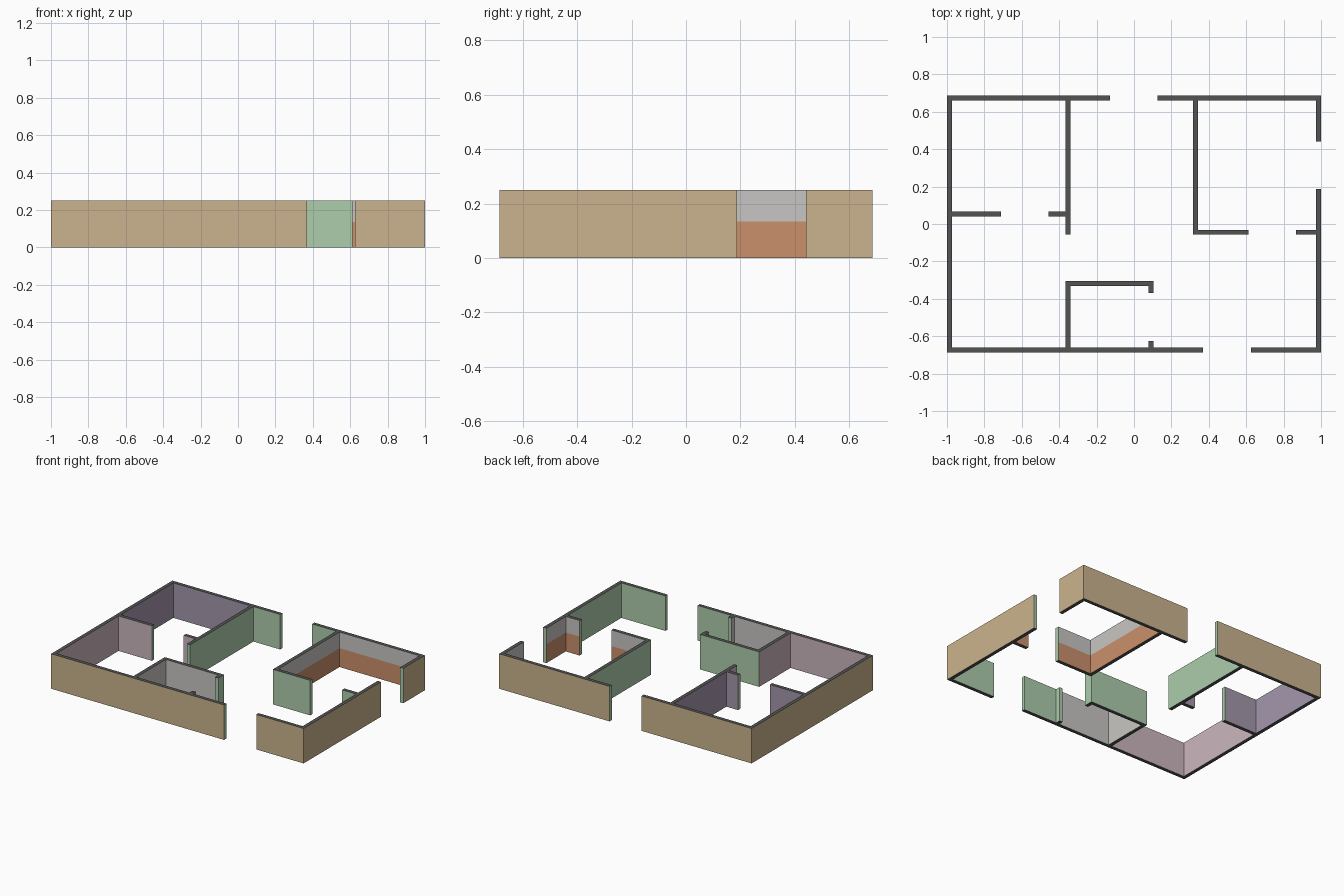
import bpy, bmesh
from mathutils import Vector

if "Cube" in bpy.data.objects:
    bpy.data.objects.remove(bpy.data.objects["Cube"])

T = 0.026            # wall thickness
H = 0.25             # wall height
DADO = 0.135         # height of the tiled band
X, Y = 1.0, 0.686    # outer half sizes
EPS = 0.004


def linear(c):
    c /= 255
    return c / 12.92 if c <= 0.04045 else ((c + 0.055) / 1.055) ** 2.4


colours = {
    "dark_cap": (84, 84, 85),
    "tan_outside": (203, 180, 142),
    "green_hall": (173, 205, 172),
    "grey_paint": (200, 198, 195),
    "orange_tile": (203, 144, 107),
    "purple_room": (165, 151, 172),
    "pink_room": (203, 183, 189),
}
names = list(colours)
mats = []
for n, rgb in colours.items():
    m = bpy.data.materials.new(n)
    m.diffuse_color = (*[linear(c) for c in rgb], 1)
    m.use_nodes = True
    m.node_tree.nodes["Principled BSDF"].inputs["Base Color"].default_value = m.diffuse_color
    mats.append(m)

# centre lines of the inner walls
h = T / 2
WX, EX, BX = -0.353, 0.329, 0.090     # left, right and bathroom partitions
PY, KY, BY = 0.053, -0.044, -0.318    # bedroom, kitchen and bathroom partitions
xi, yi = X - T, Y - T                 # inner faces of the outer walls

# wall plan: name -> x0, x1, y0, y1
walls = {
    "front_wall_left": (-X, 0.37, -Y, -yi),
    "front_wall_right": (0.625, X, -Y, -yi),
    "back_wall_left": (-X, -0.128, yi, Y),
    "back_wall_right": (0.125, X, yi, Y),
    "left_wall": (-X, -xi, -yi, yi),
    "right_wall_front": (xi, X, -yi, 0.188),
    "right_wall_back": (xi, X, 0.442, yi),
    "bedroom_partition": (WX - h, WX + h, -0.057, yi),
    "bedroom_door_wall_left": (-xi, -0.71, PY - h, PY + h),
    "bedroom_door_wall_right": (-0.458, WX - h, PY - h, PY + h),
    "kitchen_partition": (EX - h, EX + h, KY - h, yi),
    "kitchen_door_wall_left": (EX + h, 0.612, KY - h, KY + h),
    "kitchen_door_wall_right": (0.865, xi, KY - h, KY + h),
    "bathroom_left_wall": (WX - h, WX + h, -yi, BY - h),
    "bathroom_back_wall": (WX - h, BX + h, BY - h, BY + h),
    "bathroom_door_stub_back": (BX - h, BX + h, -0.37, BY - h),
    "bathroom_door_stub_front": (BX - h, BX + h, -yi, -0.625),
}

# painted rooms; everything else indoors, with the door jambs, is hall green
rooms = [
    ("purple_room", (-xi, WX - h, PY + h, yi)),
    ("pink_room", (-xi, WX - h, -yi, PY - h)),
    ("grey_paint", (WX + h, BX - h, -yi, BY - h)),
    ("tiled", (EX + h, xi, KY + h, yi)),
]


def inside(p, r):
    return r[0] < p.x < r[1] and r[2] < p.y < r[3]


def paint(p, z):
    if abs(p.x) > X or abs(p.y) > Y:
        return "tan_outside"
    for name, r in rooms:
        if inside(p, r):
            if name == "tiled":
                return "orange_tile" if z < DADO else "grey_paint"
            return name
    return "green_hall"


def build_wall(name, r):
    bm = bmesh.new()
    bmesh.ops.create_cube(bm, size=1)
    for v in bm.verts:
        v.co = Vector((r[0] if v.co.x < 0 else r[1],
                       r[2] if v.co.y < 0 else r[3],
                       0 if v.co.z < 0 else H))
    # cut where other walls begin or end, and at the tile height
    cuts = {(2, DADO)}
    for o in walls.values():
        for i, c in enumerate(o):
            axis = i // 2
            if r[2 * axis] + 1e-4 < c < r[2 * axis + 1] - 1e-4:
                cuts.add((axis, round(c, 5)))
    for axis, c in sorted(cuts):
        co, no = Vector(), Vector()
        co[axis], no[axis] = c, 1
        bmesh.ops.bisect_plane(bm, geom=bm.verts[:] + bm.edges[:] + bm.faces[:],
                               plane_co=co, plane_no=no, dist=1e-5)
    # colour each face by the room in front of it; drop hidden joint faces
    bm.normal_update()
    hidden = []
    for f in bm.faces:
        if abs(f.normal.z) > 0.5:
            f.material_index = names.index("dark_cap")
            continue
        c = f.calc_center_median()
        p = c + f.normal * EPS
        if any(inside(p, o) for o in walls.values()):
            hidden.append(f)
        else:
            f.material_index = names.index(paint(p, c.z))
    bmesh.ops.delete(bm, geom=hidden, context='FACES')
    me = bpy.data.meshes.new(name)
    for m in mats:
        me.materials.append(m)
    bm.to_mesh(me)
    bm.free()
    bpy.context.collection.objects.link(bpy.data.objects.new(name, me))


for name, r in walls.items():
    build_wall(name, r)
